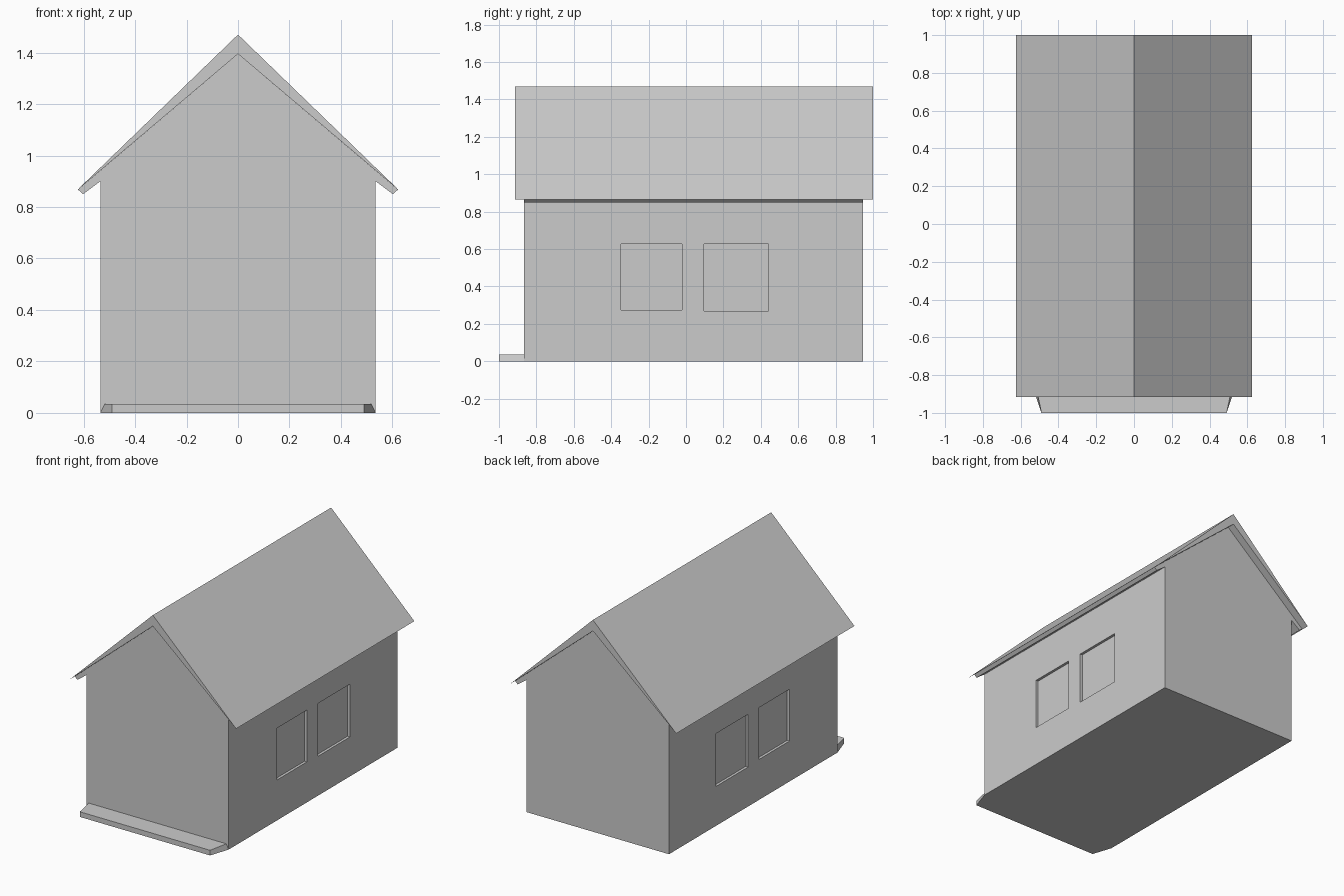
import bpy, bmesh

if "Cube" in bpy.data.objects:
    bpy.data.objects.remove(bpy.data.objects["Cube"])


def mesh_object(name, bm):
    bmesh.ops.recalc_face_normals(bm, faces=bm.faces)
    me = bpy.data.meshes.new(name)
    bm.to_mesh(me)
    bm.free()
    ob = bpy.data.objects.new(name, me)
    bpy.context.collection.objects.link(ob)
    return ob


def extrude_profile(name, right_half, y0, y1):
    """Mirror a right-hand (x, z) outline across x = 0 and extrude it along y."""
    outline = right_half + [(-x, z) for x, z in reversed(right_half) if x > 0]
    bm = bmesh.new()
    face = bm.faces.new([bm.verts.new((x, y0, z)) for x, z in outline])
    ext = bmesh.ops.extrude_face_region(bm, geom=[face], use_keep_orig=True)
    verts = [g for g in ext["geom"] if isinstance(g, bmesh.types.BMVert)]
    bmesh.ops.translate(bm, verts=verts, vec=(0, y1 - y0, 0))
    return mesh_object(name, bm)


def box(name, lo, hi):
    bm = bmesh.new()
    bmesh.ops.create_cube(bm, size=1)
    for v in bm.verts:
        v.co = [hi[i] if v.co[i] > 0 else lo[i] for i in range(3)]
    return mesh_object(name, bm)


# Walls with gables and the small sloping soffits under the eaves
walls = extrude_profile("walls", [(0.535, 0), (0.535, 0.9), (0.602, 0.85),
                                  (0.622, 0.868), (0, 1.395)], -0.865, 0.947)

# Shallow window recesses, two on each side
DEPTH = 0.018
for side in (-1, 1):
    for y0, y1, z0 in ((-0.347, -0.022, 0.275), (0.096, 0.44, 0.268)):
        xs = sorted((side * (0.535 - DEPTH), side * 0.57))
        cutter = box("window_cutter", (xs[0], y0, z0), (xs[1], y1, 0.627))
        cutter.hide_render = True
        cutter.hide_set(True)
        cut = walls.modifiers.new("window_recess", 'BOOLEAN')
        cut.operation = 'DIFFERENCE'
        cut.solver = 'EXACT'
        cut.object = cutter

# Roof: thick at the ridge, tapering to a sharp edge at the eaves
bm = bmesh.new()
ends = [[bm.verts.new((x, y, z)) for x, z in
         ((0, 1.395), (0.626, 0.865), (0, 1.47), (-0.626, 0.865))]
        for y in (-0.915, 1.0)]
for e in ends:
    bm.faces.new((e[0], e[1], e[2]))
    bm.faces.new((e[0], e[2], e[3]))
for i in range(4):
    j = (i + 1) % 4
    bm.faces.new((ends[0][i], ends[0][j], ends[1][j], ends[1][i]))
mesh_object("roof", bm)

# Front step with splayed ends
step = box("front_step", (-1, -1, 0), (1, -0.865, 0.035))
for v in step.data.vertices:
    half = 0.49 if v.co.y < -0.9 else (0.518 if v.co.z > 0.01 else 0.535)
    v.co.x *= half
